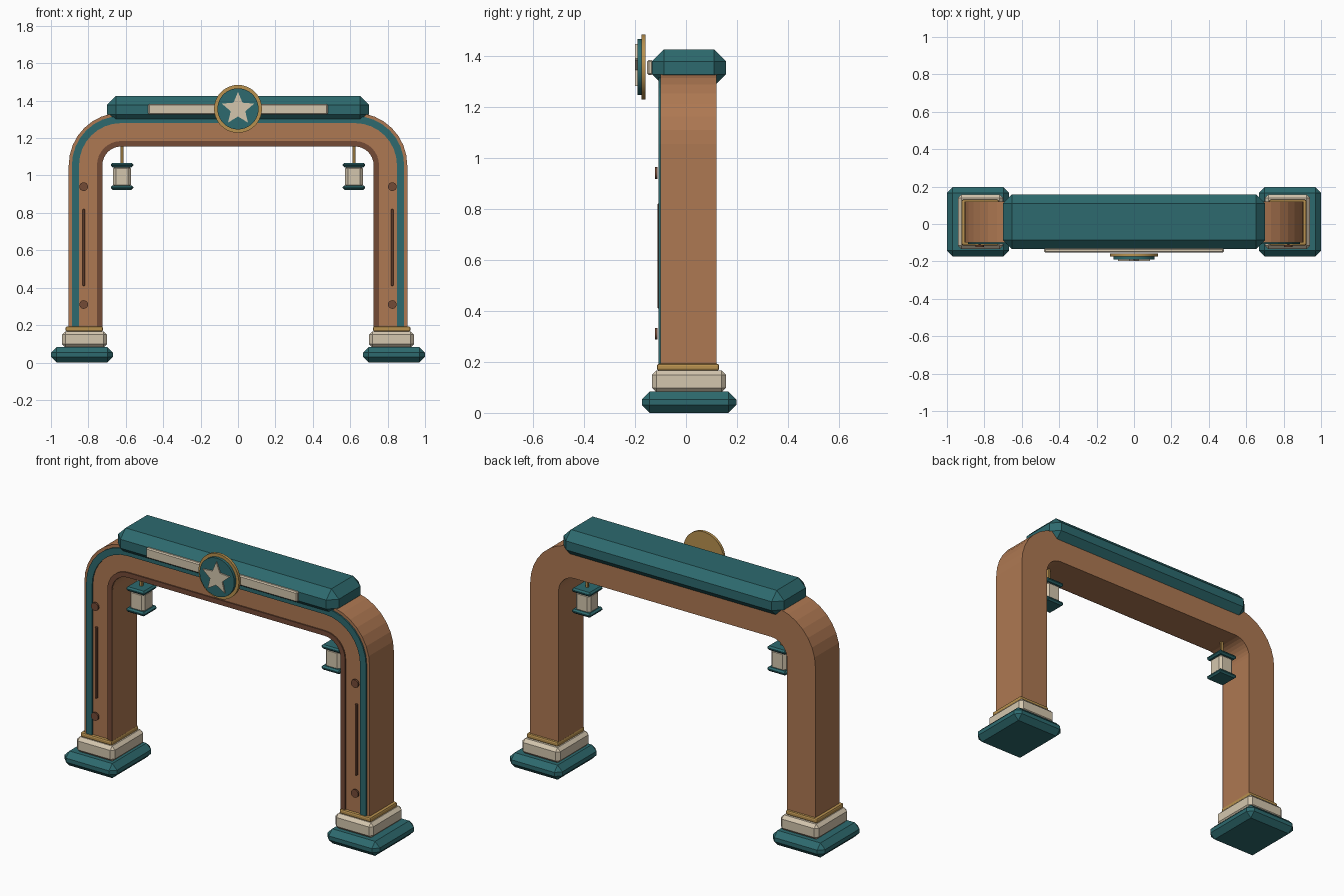
import bpy, bmesh, math
from mathutils import Matrix

cube = bpy.data.objects.get("Cube")
if cube:
    bpy.data.objects.remove(cube, do_unlink=True)


def material(name, rgb):
    m = bpy.data.materials.new(name)
    m.use_nodes = True
    m.diffuse_color = (*rgb, 1)
    m.node_tree.nodes["Principled BSDF"].inputs["Base Color"].default_value = (*rgb, 1)
    return m


TEAL = material("teal", (0.026, 0.144, 0.156))
BROWN = material("warm brown", (0.423, 0.188, 0.084))
DARK = material("dark brown", (0.174, 0.069, 0.037))
CREAM = material("cream", (0.658, 0.565, 0.423))
GOLD = material("gold", (0.479, 0.283, 0.078))


def finish(name, bm, mat, smooth=False):
    bmesh.ops.recalc_face_normals(bm, faces=bm.faces)
    mesh = bpy.data.meshes.new(name)
    bm.to_mesh(mesh)
    bm.free()
    mesh.materials.append(mat)
    ob = bpy.data.objects.new(name, mesh)
    bpy.context.collection.objects.link(ob)
    if smooth:
        bpy.ops.object.select_all(action="DESELECT")
        ob.select_set(True)
        bpy.context.view_layer.objects.active = ob
        bpy.ops.object.shade_smooth_by_angle(angle=math.radians(35))
    return ob


def box(name, x, y, z, mat, chamfer=0.0, segments=1):
    """Chamfered box from (min, max) ranges."""
    bm = bmesh.new()
    bmesh.ops.create_cube(bm, size=1)
    for v in bm.verts:
        for i, (lo, hi) in enumerate((x, y, z)):
            v.co[i] = hi if v.co[i] > 0 else lo
    if chamfer:
        bmesh.ops.bevel(bm, geom=bm.edges[:], offset=chamfer, segments=segments,
                        profile=0.5, affect="EDGES")
    return finish(name, bm, mat)


def disc(name, x, z, radius, y0, y1, mat, sides=40):
    """Round plate facing the front."""
    bm = bmesh.new()
    turn = Matrix.Translation((x, (y0 + y1) / 2, z)) @ Matrix.Rotation(math.pi / 2, 4, "X")
    bmesh.ops.create_cone(bm, cap_ends=True, segments=sides, radius1=radius,
                          radius2=radius, depth=y1 - y0, matrix=turn)
    return finish(name, bm, mat, True)


def arch_line(inset, steps=8):
    """Rounded portal outline, moved inward from the outer edge."""
    half, top, radius = 0.905 - inset, 1.335 - inset, 0.28 - inset
    right = [(half, 0.18)]
    for i in range(steps + 1):
        a = math.pi / 2 * i / steps
        right.append((half - radius + radius * math.cos(a),
                      top - radius + radius * math.sin(a)))
    return right + [(-x, z) for x, z in reversed(right)]


def arch_band(name, inset0, inset1, y0, y1, mat):
    bm = bmesh.new()
    rings = []
    for (ox, oz), (ix, iz) in zip(arch_line(inset0), arch_line(inset1)):
        rings.append([bm.verts.new(p) for p in
                      ((ox, y0, oz), (ox, y1, oz), (ix, y1, iz), (ix, y0, iz))])
    for a, b in zip(rings, rings[1:]):
        for i in range(4):
            j = (i + 1) % 4
            bm.faces.new((a[i], a[j], b[j], b[i]))
    bm.faces.new(rings[0])
    bm.faces.new(rings[-1])
    return finish(name, bm, mat)


# Arch with its front trims
arch_band("arch", 0, 0.18, -0.1, 0.12, BROWN)
arch_band("outer_stripe", 0.017, 0.055, -0.108, -0.099, TEAL)
arch_band("inner_trim", 0.151, 0.179, -0.107, -0.099, DARK)

# Top beam and sign panel
box("top_beam", (-0.7, 0.7), (-0.133, 0.157), (1.28, 1.425), TEAL, 0.047)
box("sign_panel", (-0.48, 0.48), (-0.152, -0.13), (1.325, 1.383), CREAM, 0.006)

# Medallion with star
MZ = 1.356
disc("medallion_rim", 0, MZ, 0.128, -0.175, -0.159, GOLD)
disc("medallion_face", 0, MZ, 0.11, -0.191, -0.174, TEAL)
bm = bmesh.new()
points = []
for i in range(10):
    r = 0.041 if i % 2 else 0.091
    a = math.pi / 2 + i * math.pi / 5
    points.append(bm.verts.new((r * math.cos(a), -0.19, MZ + r * math.sin(a))))
star = bm.faces.new(points)
moved = bmesh.ops.extrude_face_region(bm, geom=[star])["geom"]
for v in moved:
    if isinstance(v, bmesh.types.BMVert):
        v.co.y = -0.199
finish("medallion_star", bm, CREAM)


def span(side, inner, outer):
    return tuple(sorted((side * inner, side * outer)))


for side, label in ((1, "left"), (-1, "right")):
    # Stepped foot
    box(label + "_foot", span(side, 0.668, 1.0), (-0.173, 0.197), (0, 0.083), TEAL, 0.03)
    box(label + "_plinth", span(side, 0.7, 0.941), (-0.133, 0.157), (0.08, 0.167), CREAM, 0.018)
    box(label + "_collar", span(side, 0.722, 0.922), (-0.114, 0.13), (0.165, 0.193), GOLD, 0.009, 2)

    # Post ornaments
    for z, place in ((0.94, "upper"), (0.31, "lower")):
        disc(label + "_" + place + "_stud", side * 0.825, z, 0.023, -0.122, -0.112, DARK, 20)
    box(label + "_post_bar", span(side, 0.818, 0.832), (-0.112, -0.099), (0.41, 0.82), DARK, 0.003)

    # Hanging lantern
    def lantern(part, half, z, mat, chamfer):
        c = side * 0.62
        box(label + "_lantern_" + part, (c - half, c + half),
            (0.01 - half, 0.01 + half), z, mat, chamfer)

    lantern("rod", 0.008, (1.05, 1.16), GOLD, 0.002)
    lantern("cap", 0.06, (1.043, 1.067), TEAL, 0.009)
    lantern("body", 0.047, (0.935, 1.05), CREAM, 0.014)
    lantern("tray", 0.06, (0.923, 0.947), TEAL, 0.009)
